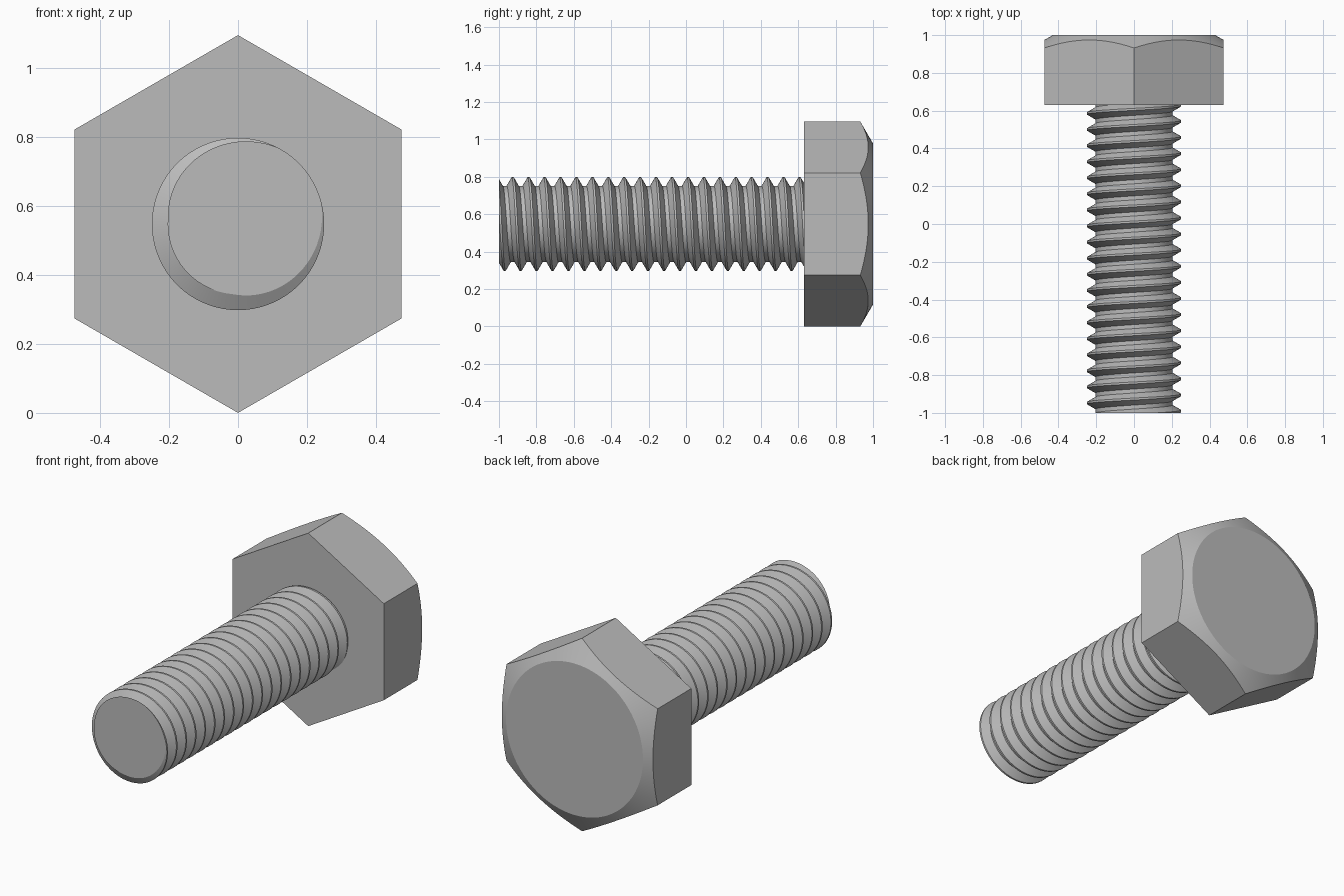
import bpy, bmesh
from math import sin, cos, tan, radians, tau, floor

cube = bpy.data.objects.get("Cube")
if cube:
    bpy.data.objects.remove(cube, do_unlink=True)

AXIS_Z = 0.548          # height of the bolt axis
HEAD_Y, TIP_Y = 0.63, -1.0
APOTHEM = 0.4745        # half the width across the flats
PITCH = 0.0852
CREST, ROOT = 0.25, 0.204

steel = bpy.data.materials.new("steel grey")
steel.use_nodes = True
colour = (0.5, 0.5, 0.5, 1)
steel.diffuse_color = colour
steel.node_tree.nodes["Principled BSDF"].inputs["Base Color"].default_value = colour


def around(radius, angle, y):
    return (radius * cos(angle), y, AXIS_Z + radius * sin(angle))


def finish(bm, name):
    bmesh.ops.recalc_face_normals(bm, faces=bm.faces)
    mesh = bpy.data.meshes.new(name)
    bm.to_mesh(mesh)
    bm.free()
    mesh.materials.append(steel)
    obj = bpy.data.objects.new(name, mesh)
    bpy.context.collection.objects.link(obj)
    bpy.ops.object.select_all(action='DESELECT')
    obj.select_set(True)
    bpy.context.view_layer.objects.active = obj
    bpy.ops.object.shade_smooth_by_angle(angle=radians(25))


# Hexagonal head, its outer end turned to a 30 degree cone
def build_head(steps=96, top_radius=0.43):
    bm = bmesh.new()
    under, rim, top = [], [], []
    for i in range(steps):
        a = tau * i / steps
        off = (a + tau / 12) % (tau / 6) - tau / 12
        r = APOTHEM / cos(off)
        under.append(bm.verts.new(around(r, a, HEAD_Y)))
        rim.append(bm.verts.new(around(r, a, 1 - (r - top_radius) * tan(radians(30)))))
        top.append(bm.verts.new(around(top_radius, a, 1)))
    for lower, upper in ((under, rim), (rim, top)):
        for i in range(steps):
            j = (i + 1) % steps
            bm.faces.new((lower[i], lower[j], upper[j], upper[i]))
    bm.faces.new(under)
    bm.faces.new(top)
    finish(bm, "hex_head")


# Right-handed helical thread, cut flat at both ends
def build_shank(steps=72, turns=24):
    bm = bmesh.new()
    # one pitch: flat crest, sloping flank, flat root
    half_crest, half_root = PITCH / 16, PITCH / 8
    profile = [(-half_crest, CREST), (half_crest, CREST),
               (PITCH / 2 - half_root, ROOT), (PITCH / 2 + half_root, ROOT)]
    n = len(profile)
    columns = []
    for s in range(steps):
        turn = s / steps
        angle = radians(40) - tau * turn
        columns.append([bm.verts.new(around(r, angle, TIP_Y + (k - 2 + turn) * PITCH + y))
                        for k in range(turns) for y, r in profile])
    for s in range(steps):
        here, after = columns[s], columns[(s + 1) % steps]
        shift = n if s == steps - 1 else 0
        for i in range(n * turns - 1 - shift):
            bm.faces.new((here[i], here[i + 1], after[i + 1 + shift], after[i + shift]))
    for y, side in ((TIP_Y, -1), (HEAD_Y + 0.01, 1)):
        cut = bmesh.ops.bisect_plane(
            bm, geom=bm.verts[:] + bm.edges[:] + bm.faces[:], dist=1e-6,
            plane_co=(0, y, 0), plane_no=(0, side, 0), clear_outer=True)
        edges = [e for e in cut["geom_cut"] if isinstance(e, bmesh.types.BMEdge)]
        bmesh.ops.holes_fill(bm, edges=edges, sides=0)
    finish(bm, "threaded_shank")


build_head()
build_shank()
